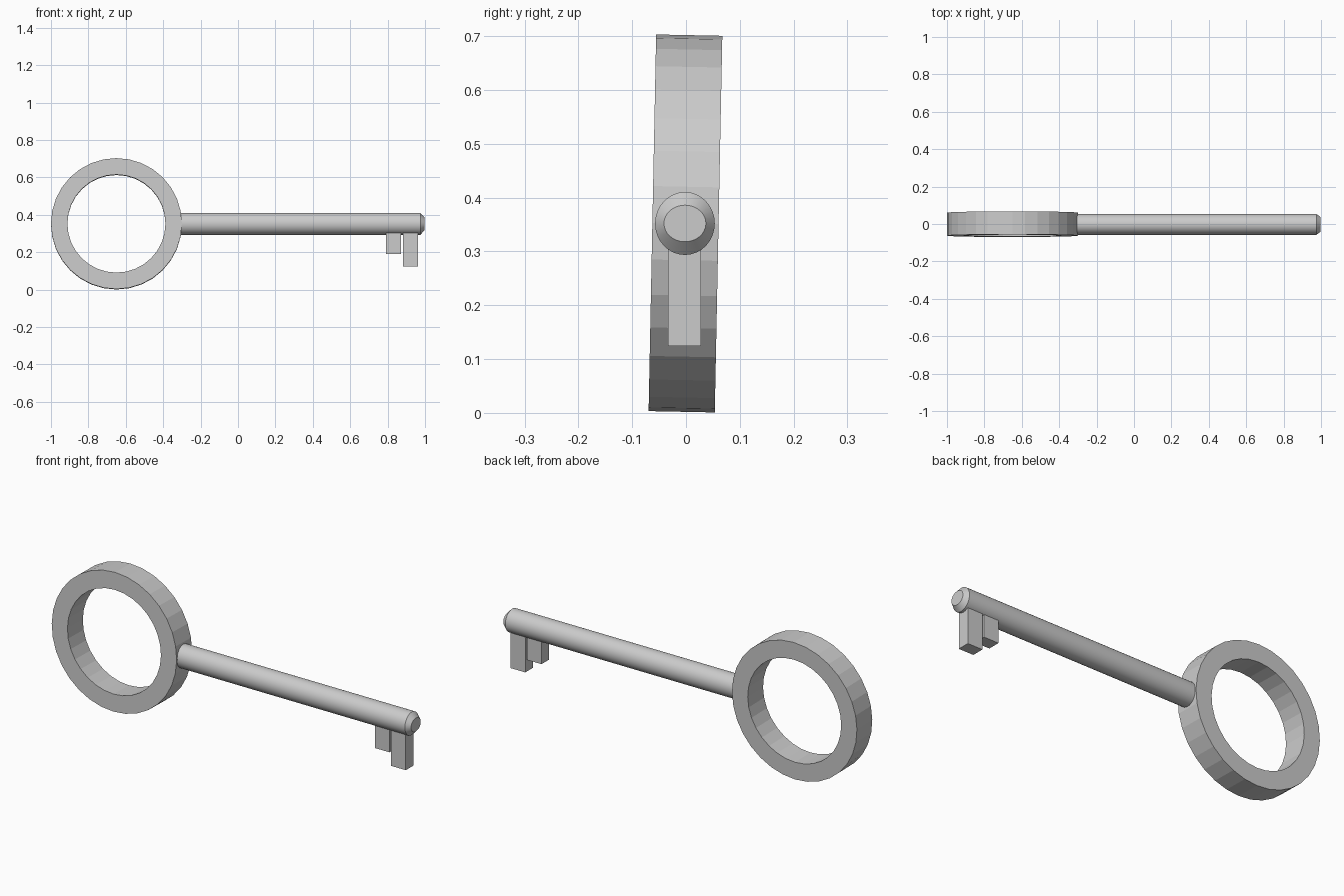
import bpy, bmesh, math
from mathutils import Matrix

cube = bpy.data.objects.get("Cube")
if cube:
    bpy.data.objects.remove(cube, do_unlink=True)

metal = bpy.data.materials.new("grey_metal")
metal.use_nodes = True
GREY = (0.6, 0.6, 0.6, 1)
metal.diffuse_color = GREY
metal.node_tree.nodes["Principled BSDF"].inputs["Base Color"].default_value = GREY

AXIS_Z = 0.352


def finish(name, bm):
    bmesh.ops.recalc_face_normals(bm, faces=bm.faces)
    mesh = bpy.data.meshes.new(name)
    bm.to_mesh(mesh)
    bm.free()
    mesh.materials.append(metal)
    obj = bpy.data.objects.new(name, mesh)
    bpy.context.collection.objects.link(obj)
    return obj


def loft(name, sections, sides, closed=False):
    """Skin elliptical rings of (radius_a, radius_b, height) along local z."""
    bm = bmesh.new()
    rings = []
    for ra, rb, h in sections:
        angles = [2 * math.pi * i / sides for i in range(sides)]
        rings.append([bm.verts.new((ra * math.cos(a), rb * math.sin(a), h)) for a in angles])
    pairs = list(zip(rings, rings[1:]))
    if closed:
        pairs.append((rings[-1], rings[0]))
    else:
        bm.faces.new(rings[0])
        bm.faces.new(rings[-1])
    for low, high in pairs:
        for i in range(sides):
            j = (i + 1) % sides
            bm.faces.new((low[i], low[j], high[j], high[i]))
    return finish(name, bm)


# Bow: faceted flat ring, leaning very slightly backwards
half = 0.0615
outer, inner = 0.35, 0.262
bow = loft("bow_ring", [(outer, outer, -half), (outer, outer, half),
                        (inner, inner, half), (inner, inner, -half)], 32, closed=True)
bow.location = (-0.65, -0.001, AXIS_Z)
bow.rotation_euler.x = math.radians(90 - 1.15)

# Shaft: smooth rod with a chamfered tip, seated in the ring
shaft = loft("shaft", [(0.0585, 0.0555, -0.33), (0.0585, 0.0555, 0.975),
                       (0.034, 0.039, 0.998)], 32)
shaft.location = (0, -0.002, AXIS_Z)
shaft.rotation_euler.y = math.radians(90)
bpy.ops.object.select_all(action="DESELECT")
shaft.select_set(True)
bpy.context.view_layer.objects.active = shaft
bpy.ops.object.shade_smooth_by_angle(angle=math.radians(30))

# Bit: two square teeth of different length
for name, x, bottom in (("short_tooth", 0.831, 0.19), ("long_tooth", 0.922, 0.124)):
    top = 0.34
    bm = bmesh.new()
    bmesh.ops.create_cube(bm, size=1, matrix=Matrix.Diagonal((0.082, 0.061, top - bottom, 1)))
    finish(name, bm).location = (x, -0.0025, (top + bottom) / 2)
